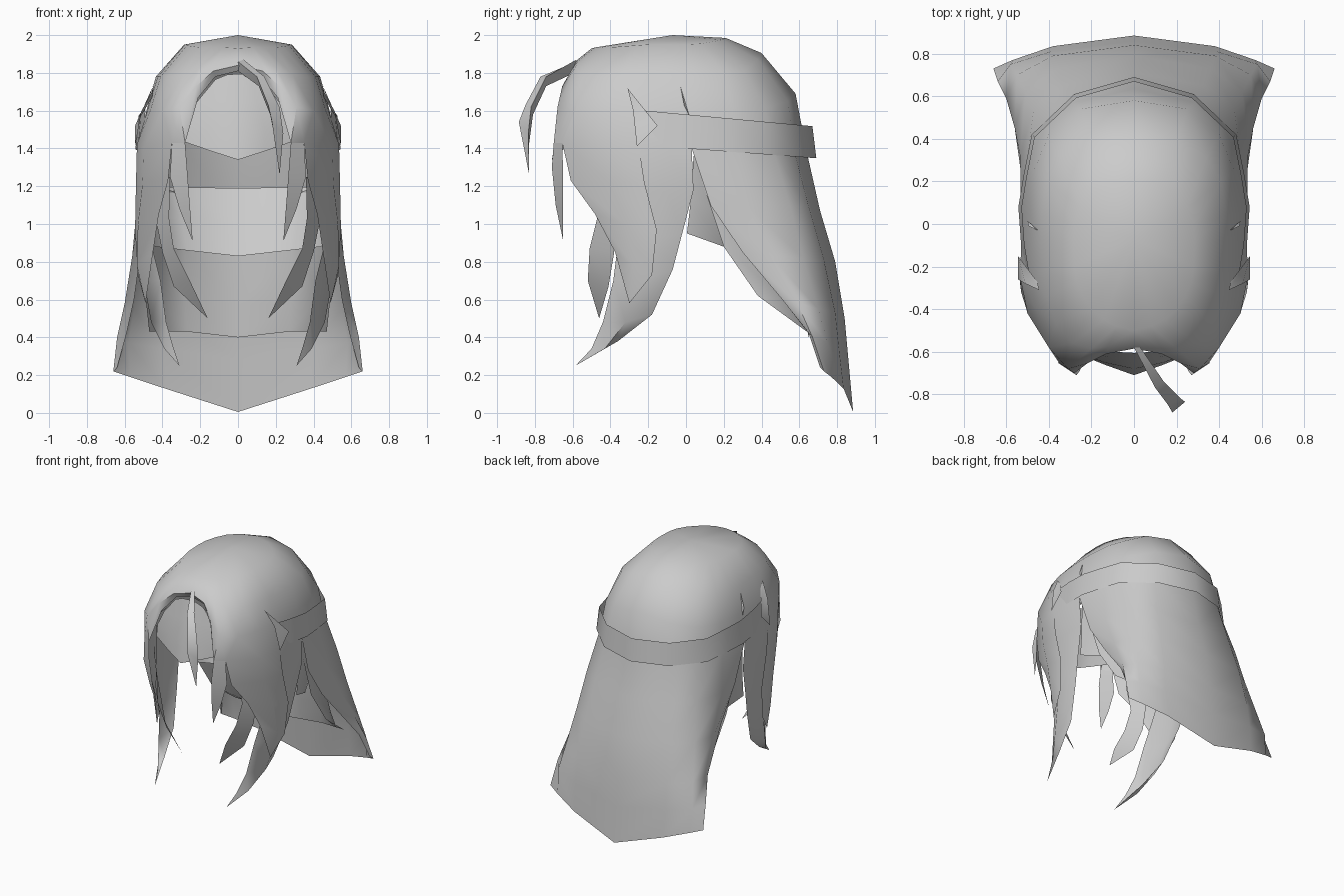
import bpy, bmesh, math
from mathutils import Vector

if "Cube" in bpy.data.objects:
    bpy.data.objects.remove(bpy.data.objects["Cube"], do_unlink=True)

GREY = (0.6, 0.6, 0.6, 1)
hair = bpy.data.materials.new("hair_grey")
hair.diffuse_color = GREY
hair.use_nodes = True
hair.node_tree.nodes["Principled BSDF"].inputs["Base Color"].default_value = GREY


def sheet(name, *grids, mirror=True, closed=False):
    """Loft grids of point rows, weld them, and mirror; a one-point row closes to a tip."""
    bm = bmesh.new()
    for rows in grids:
        verts = [[bm.verts.new(p) for p in r] for r in rows]
        n = max(len(r) for r in rows)
        for a, b in zip(verts, verts[1:]):
            for i in range(n if closed else n - 1):
                j = (i + 1) % n
                quad = [a[min(i, len(a) - 1)], a[min(j, len(a) - 1)],
                        b[min(j, len(b) - 1)], b[min(i, len(b) - 1)]]
                bm.faces.new(list(dict.fromkeys(quad)))
    bmesh.ops.remove_doubles(bm, verts=bm.verts, dist=0.0005)
    bm.normal_update()
    # Turn the faces away from the head
    mid = Vector((0, 0, 1.2))
    if closed:
        bmesh.ops.recalc_face_normals(bm, faces=bm.faces)
    elif sum(f.normal.dot(f.calc_center_median() - mid) * f.calc_area() for f in bm.faces) < 0:
        bmesh.ops.reverse_faces(bm, faces=bm.faces)
    for f in bm.faces:
        f.smooth = True
    me = bpy.data.meshes.new(name)
    bm.to_mesh(me)
    bm.free()
    me.set_sharp_from_angle(angle=math.radians(60))
    me.materials.append(hair)
    ob = bpy.data.objects.new(name, me)
    bpy.context.collection.objects.link(ob)
    if mirror:
        m = ob.modifiers.new("mirror", 'MIRROR')
        m.use_clip = True
        m.merge_threshold = 0.002


# Crown of hair, front half: from the parting round to the temple
cap_front = [
    [(0, -.07, 2.0)],
    [(0, -.5, 1.93), (.08, -.48, 1.935), (.14, -.45, 1.935), (.2, -.4, 1.935),
     (.24, -.34, 1.94), (.27, -.27, 1.945), (.28, -.2, 1.95)],
    [(0, -.575, 1.87), (.12, -.575, 1.86), (.2, -.585, 1.83), (.29, -.56, 1.79),
     (.37, -.47, 1.78), (.41, -.34, 1.78), (.425, -.22, 1.78)],
    [(0, -.585, 1.84), (.13, -.61, 1.81), (.22, -.655, 1.73), (.31, -.68, 1.62),
     (.4, -.58, 1.6), (.465, -.39, 1.6), (.48, -.24, 1.6)],
    [(0, -.575, 1.81), (.12, -.58, 1.78), (.21, -.64, 1.67), (.28, -.7, 1.43),
     (.35, -.655, 1.43), (.5, -.42, 1.4), (.535, -.25, 1.42)],
]
# Crown of hair, rear half: from the temple round to the back
cap_back = [
    [(0, -.07, 2.0)],
    [(.28, -.2, 1.95), (.285, -.08, 1.95), (.28, 0, 1.95), (.25, .08, 1.955),
     (.2, .14, 1.965), (.12, .19, 1.975), (0, .21, 1.985)],
    [(.425, -.22, 1.78), (.435, -.08, 1.78), (.435, .04, 1.78), (.41, .2, 1.79),
     (.34, .31, 1.81), (.2, .38, 1.87), (0, .4, 1.905)],
    [(.48, -.24, 1.6), (.485, -.1, 1.6), (.485, .04, 1.6), (.47, .25, 1.6),
     (.4, .42, 1.61), (.25, .54, 1.65), (0, .58, 1.69)],
    [(.535, -.25, 1.42), (.53, -.1, 1.4), (.53, .03, 1.4), (.505, .27, 1.4),
     (.42, .46, 1.4), (.29, .57, 1.4), (0, .635, 1.4)],
]
# Side locks growing out of the cap, in front of the shoulders
outer_lock = [
    [(.35, -.655, 1.43), (.5, -.42, 1.4), (.535, -.25, 1.42)],
    [(.37, -.61, 1.23), (.505, -.4, 1.22), (.54, -.22, 1.22)],
    [(.42, -.48, 1.05), (.53, -.32, 1.0), (.545, -.155, .97)],
    [(.45, -.375, .85), (.535, -.28, .78), (.53, -.18, .73)],
    [(.49, -.3, .58)],
]
rear_lock = [
    [(.535, -.25, 1.42), (.53, -.1, 1.4), (.53, .03, 1.4)],
    [(.5, -.29, 1.17), (.53, -.1, 1.17), (.52, .04, 1.18)],
    [(.46, -.36, .9), (.52, -.18, .92), (.5, -.02, .95)],
    [(.41, -.385, .7), (.5, -.24, .7), (.48, -.07, .76)],
    [(.38, -.44, .48), (.46, -.32, .48), (.43, -.18, .52)],
    [(.34, -.5, .34), (.39, -.43, .34), (.38, -.36, .38)],
    [(.31, -.585, .25)],
]
# Long hair down the back, its front edge curling inward
back_hair = [
    [(.53, .03, 1.4), (.505, .27, 1.4), (.42, .46, 1.4), (.29, .57, 1.4), (0, .635, 1.4)],
    [(.515, .13, 1.1), (.535, .32, 1.1), (.47, .55, 1.1), (.33, .65, 1.09), (0, .71, 1.07)],
    [(.515, .3, .85), (.56, .45, .83), (.51, .62, .82), (.36, .73, .81), (0, .79, .8)],
    [(.55, .51, .6), (.6, .59, .58), (.55, .7, .55), (.38, .79, .53), (0, .84, .5)],
    [(.59, .65, .42), (.64, .67, .4), (.58, .75, .37), (.39, .81, .34), (0, .86, .28)],
    [(.64, .71, .24), (.66, .73, .22), (.57, .77, .19), (.38, .835, .127), (0, .885, .005)],
]
sheet("main_hair", cap_front, cap_back, outer_lock, rear_lock, back_hair)

# Pointed fringe filling the front arch
sheet("fringe", [
    [(0, -.605, 1.795), (.06, -.602, 1.79), (.12, -.6, 1.765)],
    [(0, -.64, 1.65), (.1, -.63, 1.65), (.215, -.6, 1.65)],
    [(0, -.68, 1.5), (.14, -.65, 1.51), (.275, -.6, 1.53)],
    [(0, -.71, 1.34), (.14, -.66, 1.385), (.285, -.6, 1.435)]])

# Layers under the back hair
sheet("nape_layer_upper", [
    [(.515, .04, 1.36), (.45, .38, 1.2), (.32, .54, 1.195), (0, .6, 1.19)],
    [(.505, .025, 1.12), (.44, .3, 1.04), (.3, .43, 1.03), (0, .48, 1.01)],
    [(.5, .005, .95), (.44, .2, .88), (.27, .31, .86), (0, .36, .83)]])
sheet("nape_layer_lower", [
    [(.5, .06, 1.3), (.4, .42, 1.18), (.28, .56, 1.17), (0, .64, 1.17)],
    [(.49, .2, .88), (.42, .45, .87), (.28, .58, .86), (0, .65, .85)],
    [(.49, .38, .62), (.43, .53, .6), (.28, .61, .58), (0, .66, .57)],
    [(.47, .64, .43), (.4, .642, .43), (.27, .645, .43), (0, .65, .4)]])

# Smaller loose strands at the face
sheet("inner_strand", [
    [(.36, -.52, 1.25), (.46, -.38, 1.25)],
    [(.365, -.47, 1.03), (.43, -.39, 1.0)],
    [(.34, -.51, .87), (.4, -.38, .85)],
    [(.255, -.52, .7), (.34, -.41, .67)],
    [(.16, -.46, .5)]])
sheet("temple_strand", [
    [(.28, -.7, 1.43), (.35, -.655, 1.43)],
    [(.27, -.71, 1.3), (.36, -.65, 1.25)],
    [(.255, -.69, 1.1), (.31, -.65, 1.08)],
    [(.24, -.65, .91)]])
sheet("forehead_strand", [
    [(0, -.58, 1.86), (.03, -.58, 1.87), (0, -.57, 1.81)],
    [(.1, -.77, 1.78), (.14, -.74, 1.78), (.11, -.74, 1.73)],
    [(.16, -.85, 1.63), (.22, -.82, 1.62), (.17, -.81, 1.58)],
    [(.18, -.885, 1.54), (.24, -.835, 1.48), (.2, -.83, 1.43)],
    [(.22, -.83, 1.26)]], mirror=False, closed=True)

# Headband, sloping down to the back and flaring a little at its lower edge
plan = [(.505, -.25), (.53, -.1), (.543, .08), (.52, .22), (.48, .42), (.28, .61), (0, .69)]
sheet("headband", [
    [(x * .97, y * .97, 1.58 - .09 * y) for x, y in plan],
    [(x, y, 1.4 - .075 * y) for x, y in plan]])

# Small tufts lying over the band ends
sheet("band_tuft", [
    [(.445, -.31, 1.72), (.455, -.27, 1.67)],
    [(.51, -.28, 1.6), (.545, -.15, 1.52)],
    [(.545, -.26, 1.41)]])
sheet("ear_tuft", [
    [(.45, -.03, 1.73)],
    [(.495, -.01, 1.63), (.5, .015, 1.58)]])
